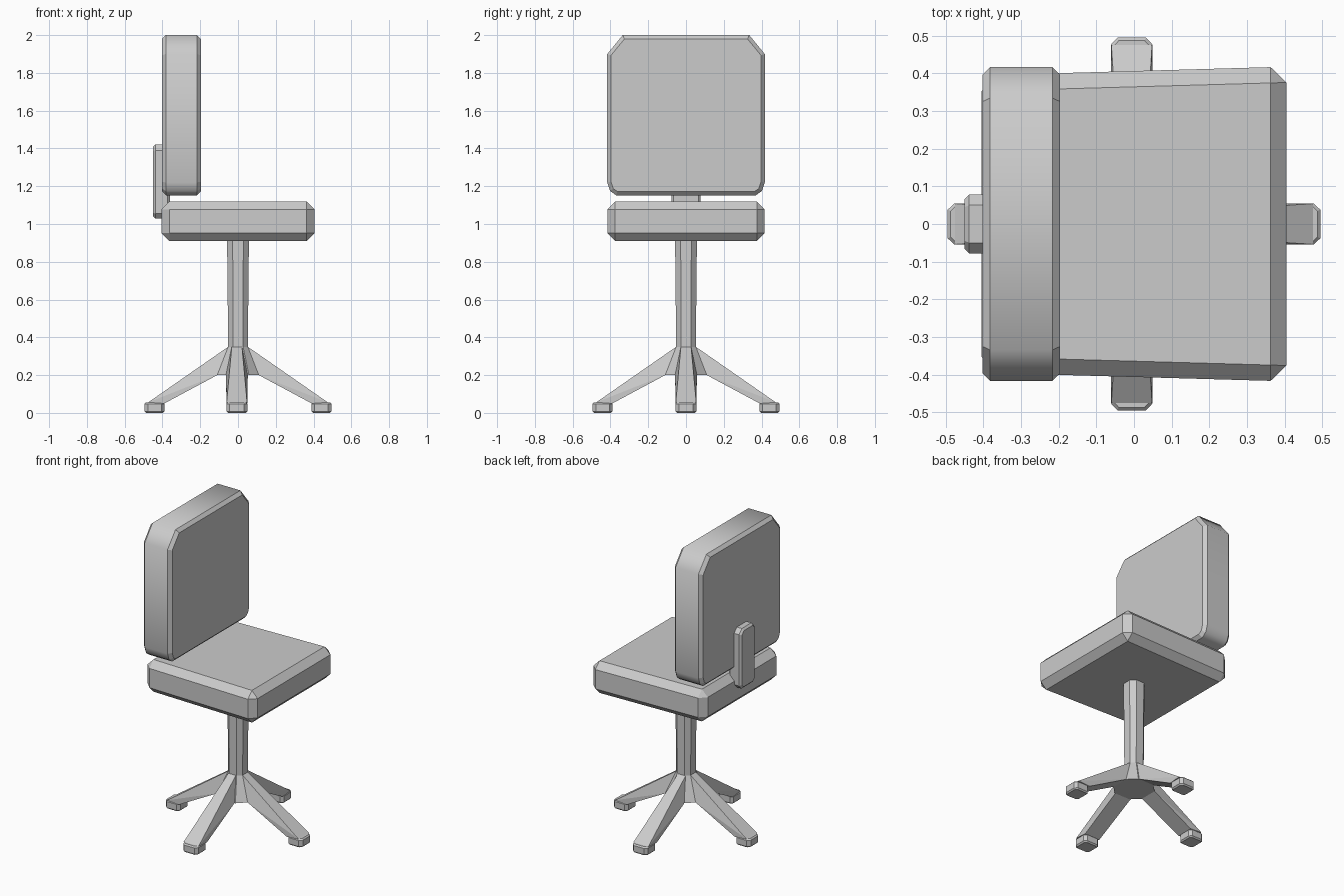
import bpy, bmesh, math
from mathutils import Vector, Matrix

if "Cube" in bpy.data.objects:
    bpy.data.objects.remove(bpy.data.objects["Cube"])


def finish(name, bm):
    bmesh.ops.recalc_face_normals(bm, faces=bm.faces)
    mesh = bpy.data.meshes.new(name)
    bm.to_mesh(mesh)
    bm.free()
    ob = bpy.data.objects.new(name, mesh)
    bpy.context.collection.objects.link(ob)
    return ob


def prism(name, outline, w0, w1, bevel, place, smooth=False):
    """Extrude a 2D outline from w0 to w1 and chamfer both rims."""
    bm = bmesh.new()
    a = [bm.verts.new(place(u, v, w0)) for u, v in outline]
    b = [bm.verts.new(place(u, v, w1)) for u, v in outline]
    n = len(outline)
    caps = [bm.faces.new(a), bm.faces.new(b)]
    for i in range(n):
        j = (i + 1) % n
        bm.faces.new((a[i], a[j], b[j], b[i]))
    rims = [e for f in caps for e in f.edges]
    bmesh.ops.bevel(bm, geom=rims, offset=bevel, segments=1, affect='EDGES')
    if smooth:
        axis = (Vector(place(0, 0, 1)) - Vector(place(0, 0, 0))).normalized()
        for f in bm.faces:
            f.smooth = True
        for e in bm.edges:
            d = (e.verts[0].co - e.verts[1].co).normalized()
            e.smooth = abs(d.dot(axis)) > 0.99
    return finish(name, bm)


def hull(name, points, matrix=Matrix()):
    bm = bmesh.new()
    for p in points:
        bm.verts.new(matrix @ Vector(p))
    bmesh.ops.convex_hull(bm, input=bm.verts)
    bmesh.ops.dissolve_limit(bm, angle_limit=0.02, verts=bm.verts, edges=bm.edges)
    return finish(name, bm)


def octagon(half_long, half_flat, z):
    a, b = half_long, half_flat
    return [(a, -b, z), (a, b, z), (b, a, z), (-b, a, z),
            (-a, b, z), (-a, -b, z), (-b, -a, z), (b, -a, z)]


def along_x(u, v, w):
    return (w, u, v)


def mirrored(half):
    return half + [(-u, v) for u, v in reversed(half)]


# Seat: chamfered slab, slightly narrower at the back
bm = bmesh.new()
bmesh.ops.create_cube(bm, size=1)
for v in bm.verts:
    half = 0.418 if v.co.x > 0 else 0.395
    v.co = (math.copysign(0.405, v.co.x), math.copysign(half, v.co.y),
            1.12 if v.co.z > 0 else 0.91)
bmesh.ops.bevel(bm, geom=bm.edges[:], offset=0.042, segments=1, affect='EDGES')
finish("seat", bm)

# Backrest cushion with clipped corners
prism("backrest", mirrored([(0.37, 1.152), (0.402, 1.175), (0.417, 1.22),
                            (0.417, 1.90), (0.335, 2.0)]),
      -0.402, -0.197, 0.02, along_x, smooth=True)

# Bracket joining seat and backrest
prism("back_bracket", mirrored([(0.055, 1.03), (0.078, 1.055),
                                (0.078, 1.39), (0.05, 1.42)]),
      -0.45, -0.36, 0.012, along_x)

# Column and the flared hub below it
hull("column", octagon(0.058, 0.028, 0.93) + octagon(0.052, 0.027, 0.35))
hull("hub", octagon(0.052, 0.027, 0.35) + octagon(0.11, 0.058, 0.20))

# Four sloping legs, each ending in a clipped foot block
foot = [(0.39, -0.038), (0.405, -0.055), (0.477, -0.055), (0.495, -0.038),
        (0.495, 0.038), (0.477, 0.055), (0.405, 0.055), (0.39, 0.038)]
for i, side in enumerate(("right", "back", "left", "front")):
    turn = Matrix.Rotation(i * math.pi / 2, 4, 'Z')
    if side in ("front", "back"):
        turn = Matrix.Translation((-0.006, 0, 0)) @ turn
    pts = []
    for s in (-1, 1):
        pts += [(0.052, s * 0.027, 0.35), (0.11, s * 0.058, 0.20),
                (0.39, s * 0.055, 0.05), (0.475, s * 0.054, 0.056)]
    hull(side + "_leg", pts, turn)
    prism(side + "_foot", foot, 0.0, 0.056, 0.008,
          lambda u, v, w, m=turn: m @ Vector((u, v, w)))
